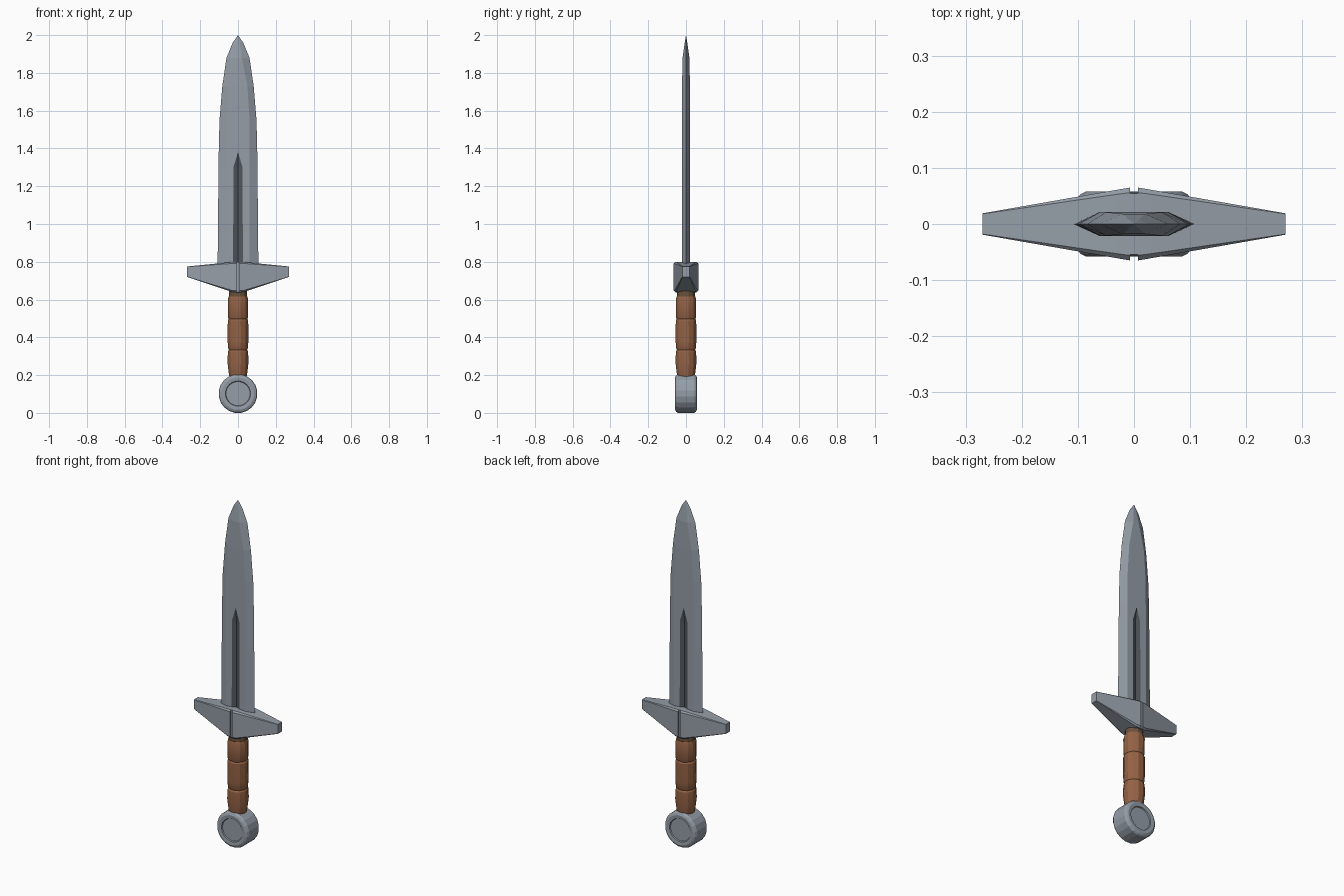
import bpy, bmesh
from math import sin, cos, pi
from mathutils import Matrix

cube = bpy.data.objects.get("Cube")
if cube:
    bpy.data.objects.remove(cube, do_unlink=True)


def material(name, r, g, b):
    m = bpy.data.materials.new(name)
    m.use_nodes = True
    m.diffuse_color = (r, g, b, 1)
    m.node_tree.nodes["Principled BSDF"].inputs["Base Color"].default_value = (r, g, b, 1)
    return m


steel = material("steel", 0.30, 0.34, 0.39)
dark_steel = material("dark steel", 0.085, 0.093, 0.107)
leather = material("brown leather", 0.30, 0.125, 0.06)
dark_leather = material("dark leather", 0.15, 0.085, 0.045)


def loft(name, rings, mats, rule=None, matrix=None, smooth=None):
    """Skin a row of matching closed sections; rule(ring, side) gives the material slot."""
    bm = bmesh.new()
    rows = [[bm.verts.new(p) for p in ring] for ring in rings]
    n = len(rows[0])
    for i in range(len(rows) - 1):
        for j in range(n):
            k = (j + 1) % n
            f = bm.faces.new((rows[i][j], rows[i][k], rows[i + 1][k], rows[i + 1][j]))
            f.material_index = rule(i, j) if rule else 0
    bm.faces.new(rows[0][::-1])
    bm.faces.new(rows[-1])
    bmesh.ops.remove_doubles(bm, verts=bm.verts[:], dist=0.0001)
    bmesh.ops.recalc_face_normals(bm, faces=bm.faces[:])
    if matrix:
        bmesh.ops.transform(bm, matrix=matrix, verts=bm.verts[:])
    mesh = bpy.data.meshes.new(name)
    bm.to_mesh(mesh)
    bm.free()
    for m in mats:
        mesh.materials.append(m)
    ob = bpy.data.objects.new(name, mesh)
    bpy.context.collection.objects.link(ob)
    if smooth:
        bpy.ops.object.select_all(action='DESELECT')
        ob.select_set(True)
        bpy.context.view_layer.objects.active = ob
        bpy.ops.object.shade_smooth_by_angle(angle=smooth)
    return ob


def circle(r, z, n):
    return [(r * cos(2 * pi * (i + .5) / n), r * sin(2 * pi * (i + .5) / n), z) for i in range(n)]


# Blade: bevelled edges, flat sides and a grooved fuller
def blade_section(z, width, flat, thick, groove, depth):
    front = [(-width, 0), (-flat, -thick), (-groove, -thick),
             (0, -depth), (groove, -thick), (flat, -thick)]
    return [(x, y, z) for x, y in front + [(-x, -y) for x, y in front]]


T = 0.021
blade = [(0.77, 0.108, 0.062, T, 0.026, 0.013), (1.30, 0.103, 0.062, T, 0.024, 0.013),
         (1.38, 0.102, 0.062, T, 0, T), (1.55, 0.098, 0.061, T, 0, T),
         (1.73, 0.083, 0.050, T, 0, T), (1.88, 0.061, 0.020, 0.018, 0, 0.018),
         (1.96, 0.028, 0.008, 0.007, 0, 0.007), (2.0, 0, 0, 0, 0, 0)]
loft("blade", [blade_section(*b) for b in blade], [steel, dark_steel],
     rule=lambda i, j: int(i < 2 and j % 6 in (2, 3)))


# Crossguard: tapering arms with a narrow slot down the middle
def guard_section(x, y, low, high, bevel):
    c = bevel
    side = [(-y, low + c), (-y, high - c), (-y + c, high)]
    other = [(y - c, high), (y, high - c), (y, low + c)]
    return [(x, a, b) for a, b in side + other + [(y - c, low), (-y + c, low)]]


half = [(0.27, 0.019, 0.72, 0.775, 0.001), (0.03, 0.061, 0.64, 0.799, 0.008),
        (0.007, 0.065, 0.638, 0.80, 0.009), (0.007, 0.055, 0.638, 0.80, 0.001)]
guard = [(-x, *rest) for x, *rest in half] + half[::-1]
loft("crossguard", [guard_section(*g) for g in guard], [steel])

# Grip: three swelling leather bands between tight creases
grip = [(0.19, 0.047), (0.205, 0.050), (0.27, 0.058), (0.325, 0.055), (0.333, 0.050),
        (0.341, 0.054), (0.38, 0.057), (0.49, 0.056), (0.498, 0.051), (0.506, 0.055),
        (0.60, 0.056), (0.616, 0.051)]
loft("grip", [circle(r, z, 12) for z, r in grip], [leather], smooth=0.45)
loft("grip_collar", [circle(0.048, z, 12) for z in (0.61, 0.65)], [dark_leather])

# Pommel: thick disc with rounded rim and a sunken face on both sides
rim = [(0.064, 0.050), (0.067, 0.056), (0.086, 0.058), (0.097, 0.053), (0.103, 0.044)]
disc = [(r, -y) for r, y in rim] + rim[::-1]
loft("pommel", [circle(r, y, 20) for r, y in disc], [steel],
     matrix=Matrix.Translation((0, 0, 0.102)) @ Matrix.Rotation(pi / 2, 4, 'X'))
